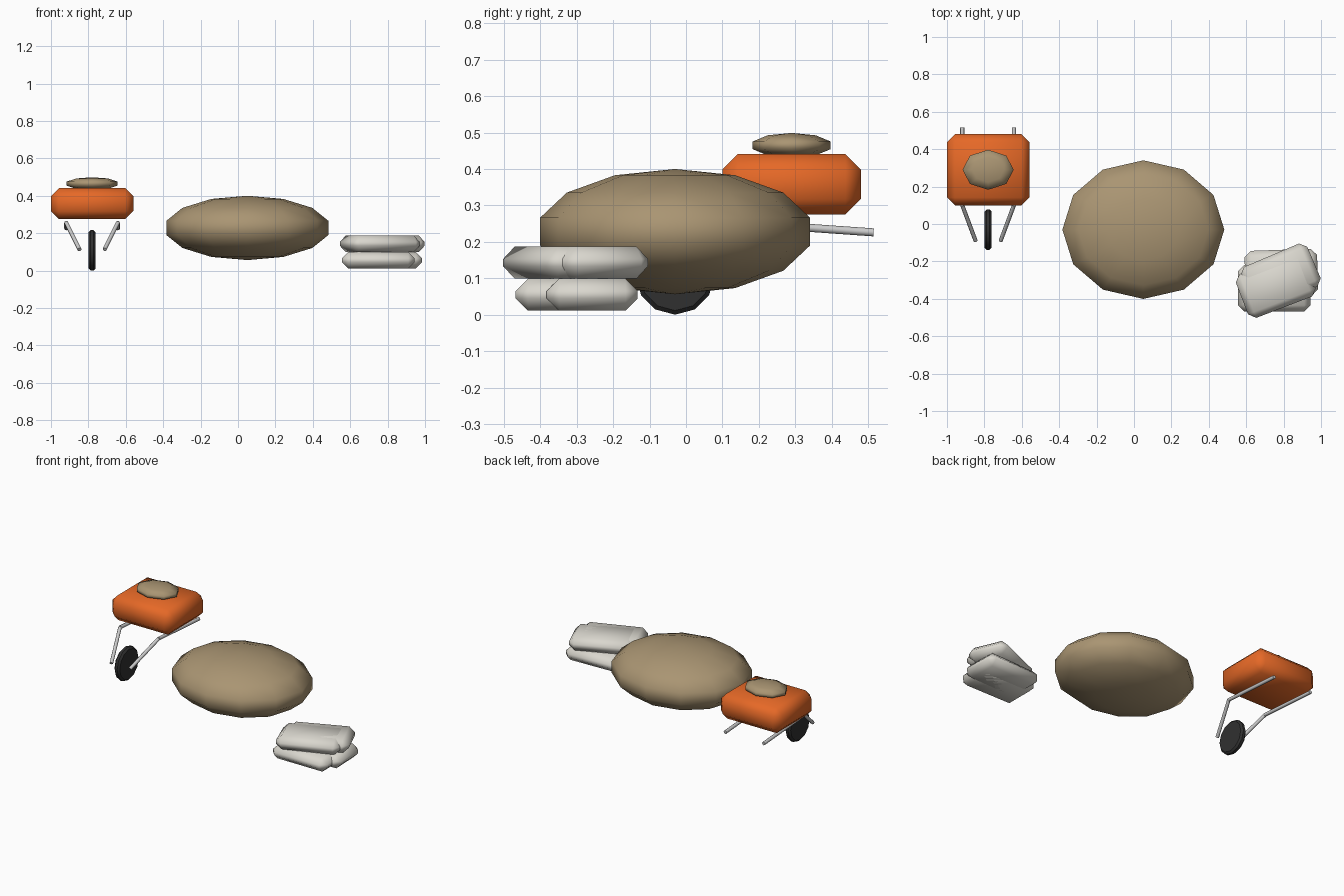
import bpy
import bmesh
from math import radians
from mathutils import Matrix, Vector

if "Cube" in bpy.data.objects:
    bpy.data.objects.remove(bpy.data.objects["Cube"])


def material(name, rgb):
    m = bpy.data.materials.new(name)
    m.diffuse_color = (*rgb, 1)
    m.use_nodes = True
    m.node_tree.nodes["Principled BSDF"].inputs["Base Color"].default_value = m.diffuse_color
    return m


SAND = material("sand", (0.40, 0.30, 0.17))
ORANGE = material("orange_paint", (0.79, 0.14, 0.02))
RUBBER = material("rubber", (0.03, 0.03, 0.03))
CLOTH = material("bag_cloth", (0.70, 0.68, 0.62))


def finish(bm, name, mat=None, smooth=True):
    bmesh.ops.recalc_face_normals(bm, faces=bm.faces)
    me = bpy.data.meshes.new(name)
    bm.to_mesh(me)
    bm.free()
    for p in me.polygons:
        p.use_smooth = smooth
    if mat:
        me.materials.append(mat)
    ob = bpy.data.objects.new(name, me)
    bpy.context.collection.objects.link(ob)
    return ob


def mound(name, center, radii, segments, rings):
    bm = bmesh.new()
    bmesh.ops.create_uvsphere(bm, u_segments=segments, v_segments=rings, radius=1)
    bm.transform(Matrix.Translation(center) @ Matrix.Diagonal((*radii, 1)))
    return finish(bm, name, SAND)


def soft_box(name, center, size, bevel, mat, turn=0):
    bm = bmesh.new()
    bmesh.ops.create_cube(bm, size=1)
    bm.transform(Matrix.Diagonal((*size, 1)))
    bmesh.ops.bevel(bm, geom=bm.edges[:], offset=bevel, segments=1,
                    profile=0.5, affect='EDGES')
    bm.transform(Matrix.Translation(center) @ Matrix.Rotation(radians(turn), 4, 'Z'))
    return finish(bm, name, mat)


def tube(name, points, radius):
    # straight rods joined end to end
    bm = bmesh.new()
    for a, b in zip(points, points[1:]):
        a, b = Vector(a), Vector(b)
        d = b - a
        m = Matrix.Translation((a + b) / 2) @ d.to_track_quat('Z', 'Y').to_matrix().to_4x4()
        bmesh.ops.create_cone(bm, cap_ends=True, segments=8, radius1=radius,
                              radius2=radius, depth=d.length, matrix=m)
    ob = finish(bm, name)
    bpy.context.view_layer.objects.active = ob
    ob.select_set(True)
    bpy.ops.object.shade_smooth_by_angle(angle=radians(50))
    ob.select_set(False)


# Sand pile
mound("sand_pile", (0.05, -0.03, 0.228), (0.444, 0.38, 0.172), 12, 7)

# Wheelbarrow tray and its load
BX = -0.78
soft_box("barrow_tray", (BX, 0.29, 0.358), (0.44, 0.38, 0.165), 0.042, ORANGE)
mound("barrow_load", (BX, 0.29, 0.465), (0.144, 0.1125, 0.034), 8, 5)

# Handles, bent forward towards the wheel
for side, label in ((-1, "left"), (1, "right")):
    tube(label + "_handle", [(BX + side * 0.138, 0.515, 0.226),
                             (BX + side * 0.138, 0.10, 0.255),
                             (BX + side * 0.067, -0.09, 0.113)], 0.011)

# Wheel
bm = bmesh.new()
bmesh.ops.create_cone(bm, cap_ends=True, segments=12, radius1=0.108, radius2=0.108, depth=0.038)
rim = [e for e in bm.edges if abs(e.verts[0].co.z - e.verts[1].co.z) < 1e-4]
bmesh.ops.bevel(bm, geom=rim, offset=0.011, segments=1, profile=0.5, affect='EDGES')
bm.transform(Matrix.Translation((BX, -0.03, 0.108)) @ Matrix.Rotation(radians(90), 4, 'Y'))
bm_wheel = finish(bm, "wheel", RUBBER)
bpy.context.view_layer.objects.active = bm_wheel
bm_wheel.select_set(True)
bpy.ops.object.shade_smooth_by_angle(angle=radians(35))
bm_wheel.select_set(False)

# Two layers of overlapping bags
BAGS = [("lower_bag_front", 0.75, -0.343, 0.055, 0),
        ("lower_bag_back", 0.788, -0.263, 0.055, 2),
        ("upper_bag_front", 0.758, -0.328, 0.143, 21),
        ("upper_bag_back", 0.784, -0.282, 0.143, 23)]
for name, x, y, z, turn in BAGS:
    soft_box(name, (x, y, z), (0.388, 0.25, 0.088), 0.034, CLOTH, turn)
